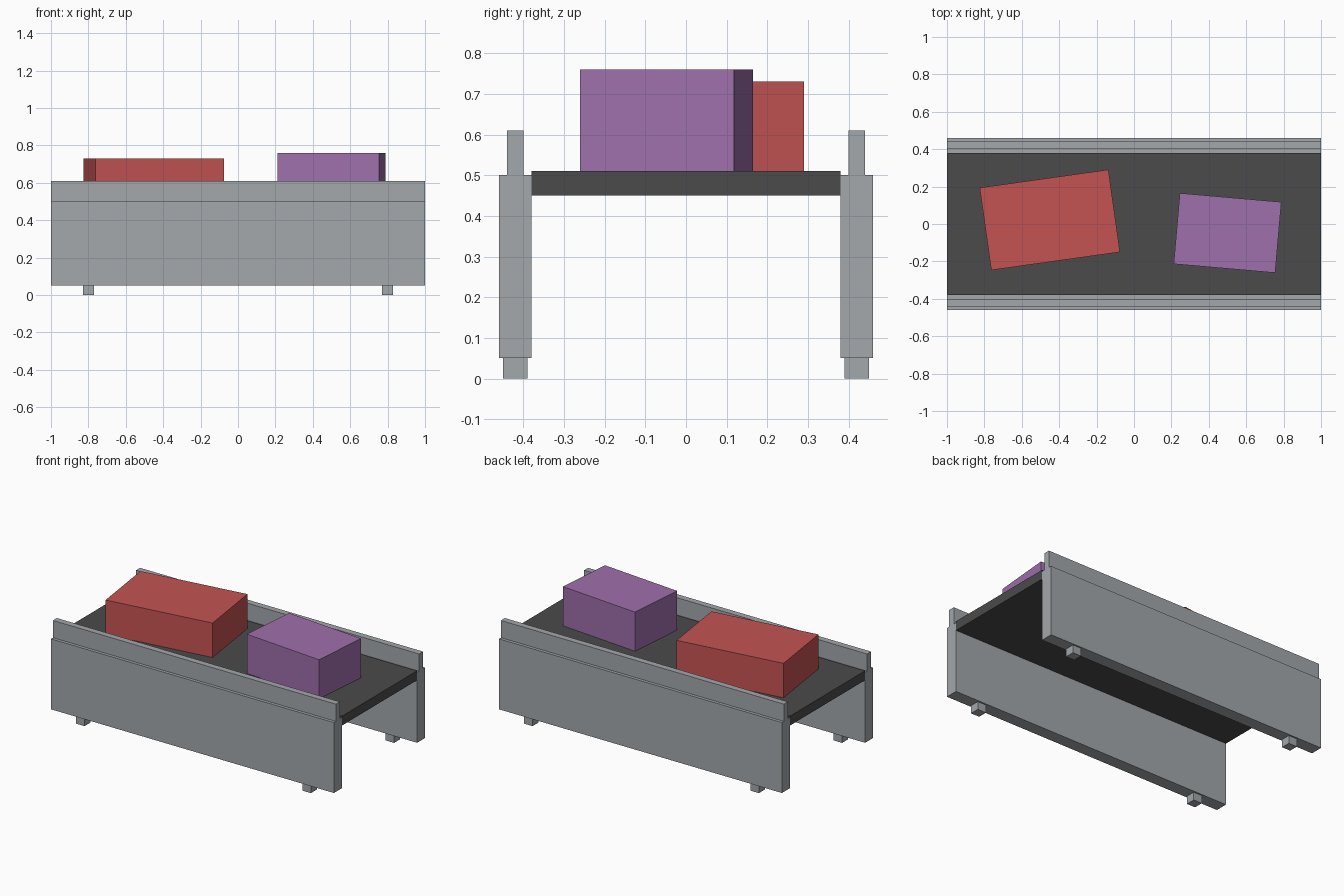
import bpy
import math

cube = bpy.data.objects.get("Cube")
if cube:
    bpy.data.objects.remove(cube, do_unlink=True)


def material(name, rgb):
    mat = bpy.data.materials.new(name)
    mat.use_nodes = True
    mat.diffuse_color = (*rgb, 1)
    mat.node_tree.nodes["Principled BSDF"].inputs["Base Color"].default_value = (*rgb, 1)
    return mat


steel = material("steel_grey", (0.37, 0.392, 0.407))
rubber = material("belt_dark_grey", (0.07, 0.07, 0.07))
red = material("box_red", (0.546, 0.087, 0.084))
purple = material("box_purple", (0.352, 0.162, 0.418))


def block(name, mat, x, y, bottom, top, width, depth, turn=0):
    """Flat-sided box given by centre, height range, footprint and turn about z."""
    bpy.ops.mesh.primitive_cube_add(
        size=1, location=(x, y, (bottom + top) / 2), rotation=(0, 0, math.radians(turn)))
    obj = bpy.context.object
    obj.name = name
    obj.scale = (width, depth, top - bottom)
    bpy.ops.object.transform_apply(location=False, rotation=False, scale=True)
    obj.data.materials.append(mat)
    return obj


# Conveyor belt between the side walls
block("belt", rubber, 0, 0, 0.45, 0.51, 2, 0.76)

# Side walls, guard rails and feet, mirrored front to back
for side, s in (("front", -1), ("back", 1)):
    y = s * 0.42
    block(side + "_side_wall", steel, 0, y, 0.05, 0.5, 2, 0.08)
    block(side + "_guard_rail", steel, 0, y, 0.5, 0.61, 2, 0.04)
    for end, e in (("right", -1), ("left", 1)):
        block(f"{side}_{end}_foot", steel, e * 0.8, y, 0, 0.05, 0.06, 0.06)

# Boxes riding on the belt
block("red_box", red, -0.45, 0.022, 0.51, 0.73, 0.695, 0.445, 8)
block("purple_box", purple, 0.5, -0.048, 0.51, 0.76, 0.545, 0.38, -5)
